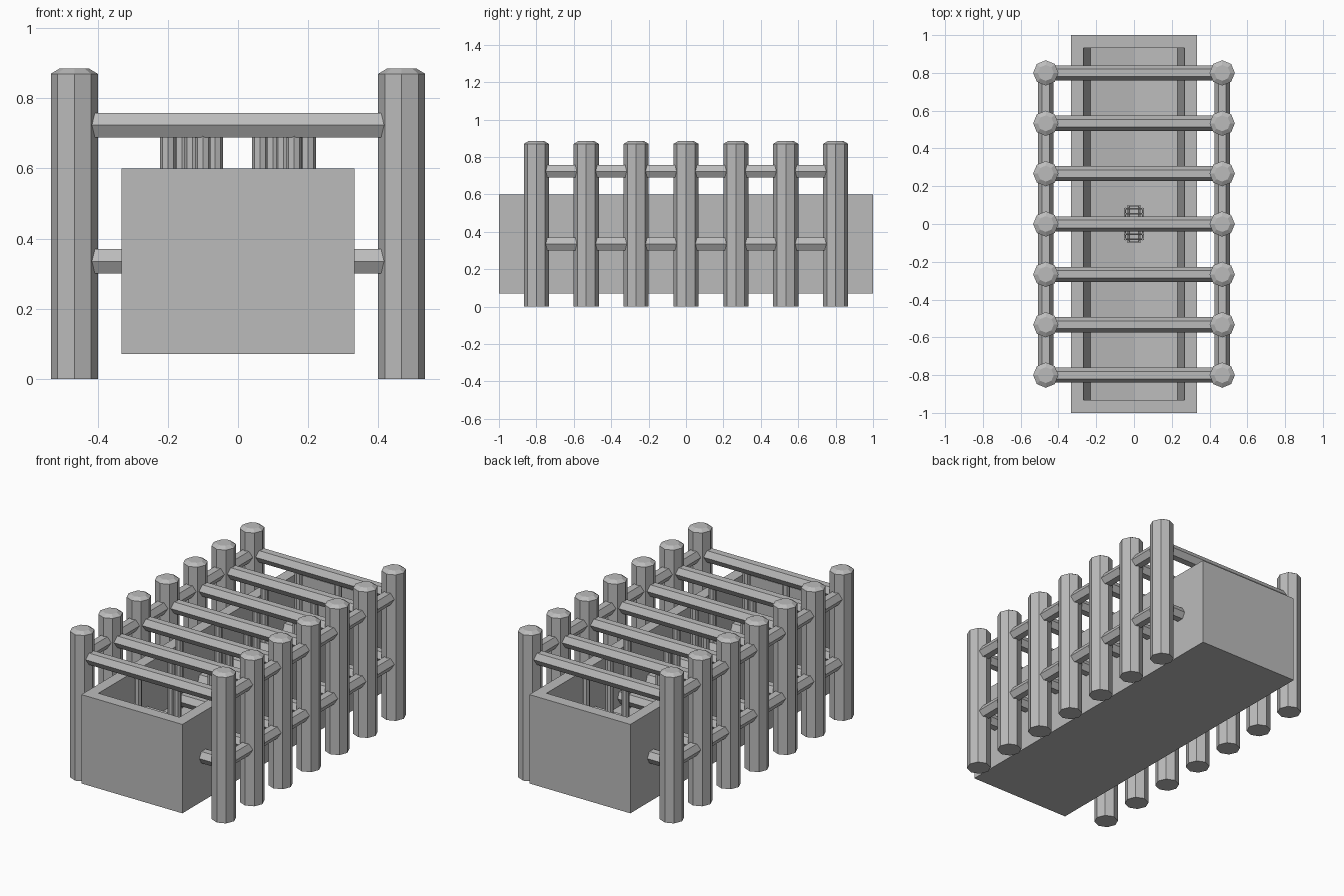
import bpy, bmesh, math
from mathutils import Vector

if "Cube" in bpy.data.objects:
    bpy.data.objects.remove(bpy.data.objects["Cube"])

grey = bpy.data.materials.new("plain_grey")
grey.diffuse_color = (0.5, 0.5, 0.5, 1)
grey.use_nodes = True
grey.node_tree.nodes["Principled BSDF"].inputs["Base Color"].default_value = grey.diffuse_color


def finish(name, bm):
    bmesh.ops.recalc_face_normals(bm, faces=bm.faces)
    me = bpy.data.meshes.new(name)
    bm.to_mesh(me)
    bm.free()
    me.materials.append(grey)
    ob = bpy.data.objects.new(name, me)
    bpy.context.collection.objects.link(ob)
    return ob


def prism(name, center, axis, rings, sides, turn=0.0):
    """Loft of (radius, offset along axis) rings, capped at both ends."""
    bm = bmesh.new()
    c = Vector(center)
    u, v, w = {
        'X': ((0, 1, 0), (0, 0, 1), (1, 0, 0)),
        'Y': ((1, 0, 0), (0, 0, 1), (0, 1, 0)),
        'Z': ((1, 0, 0), (0, 1, 0), (0, 0, 1)),
    }[axis]
    u, v, w = Vector(u), Vector(v), Vector(w)
    loops = []
    for r, h in rings:
        loops.append([bm.verts.new(c + w * h + u * r * math.cos(a) + v * r * math.sin(a))
                      for a in (turn + math.tau * i / sides for i in range(sides))])
    for a, b in zip(loops, loops[1:]):
        for i in range(sides):
            j = (i + 1) % sides
            bm.faces.new((a[i], a[j], b[j], b[i]))
    bm.faces.new(loops[0])
    bm.faces.new(loops[-1])
    return finish(name, bm)


def trough():
    bm = bmesh.new()
    W, L, B, T = 0.333, 1.0, 0.07, 0.60
    corners = [(-1, -1), (1, -1), (1, 1), (-1, 1)]
    bot = [bm.verts.new((x * W, y * L, B)) for x, y in corners]
    top = [bm.verts.new((x * W, y * L, T)) for x, y in corners]
    # inner cross-section: steep sides and shallow valley floor
    prof = [(-0.267, T), (-0.231, 0.29), (0, 0.25), (0.231, 0.29), (0.267, T)]
    f = [bm.verts.new((x, -0.933, z)) for x, z in prof]
    k = [bm.verts.new((x, 0.933, z)) for x, z in prof]
    rim = [f[0], f[-1], k[-1], k[0]]
    bm.faces.new(bot)
    for i in range(4):
        j = (i + 1) % 4
        bm.faces.new((bot[i], bot[j], top[j], top[i]))
        bm.faces.new((top[i], top[j], rim[j], rim[i]))
        bm.faces.new((f[i], f[i + 1], k[i + 1], k[i]))
    bm.faces.new(f)
    bm.faces.new(k)
    return finish("trough", bm)


parts = [trough()]
X, HIGH, LOW = 0.467, 0.7235, 0.335
ROWS = [-0.8 + i * 1.6 / 6 for i in range(7)]
# two hanging rods per crossbar
HANG = [(-0.10, 0.16), (-0.065, 0.2), (-0.2, 0.13), (-0.13, 0.0625),
        (-0.065, 0.2), (-0.2, 0.13), (-0.16, 0.10)]

for n, (y, pair) in enumerate(zip(ROWS, HANG)):
    # posts with chamfered caps
    for side, s in (("left", -1), ("right", 1)):
        parts.append(prism(f"post_{side}_{n}", (s * X, y, 0), 'Z',
                           [(0.067, 0), (0.067, 0.87), (0.042, 0.885)], 8))
    # crossbars, upper and lower
    for label, z in (("upper", HIGH), ("lower", LOW)):
        parts.append(prism(f"crossbar_{label}_{n}", (0, y, z), 'X',
                           [(0.04, -X), (0.04, X)], 6))
    # hanging rods
    for m, x in enumerate(pair):
        parts.append(prism(f"hanging_rod_{n}_{m}", (x, y, 0), 'Z',
                           [(0.022, 0.28), (0.022, 0.71)], 8))

# side rails
for side, s in (("left", -1), ("right", 1)):
    for label, z in (("upper", HIGH), ("lower", LOW)):
        parts.append(prism(f"rail_{side}_{label}", (s * X, 0, z), 'Y',
                           [(0.04, -0.8), (0.04, 0.8)], 6))

# tiny copy of the rack lying on the trough floor
for ob in parts:
    mini = ob.copy()
    mini.name = "miniature_" + ob.name
    mini.scale = (0.1, 0.1, 0.1)
    mini.location = (0, 0, 0.252)
    bpy.context.collection.objects.link(mini)
